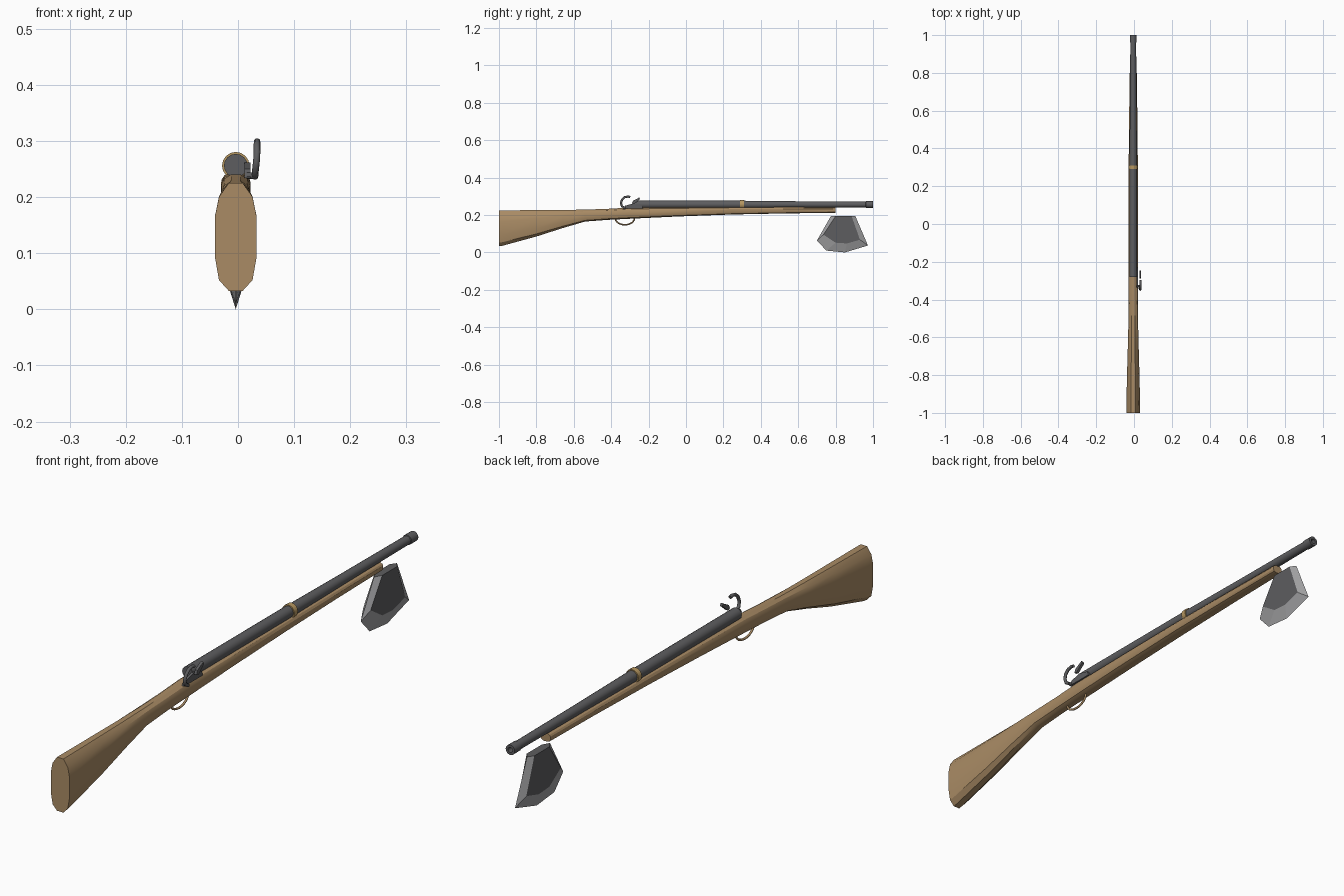
import bpy, bmesh, math

if "Cube" in bpy.data.objects:
    bpy.data.objects.remove(bpy.data.objects["Cube"])

CX = -0.004  # centre line of the gun (the lock sticks out on +x)


def material(name, rgb):
    m = bpy.data.materials.new(name)
    m.diffuse_color = (*rgb, 1)
    m.use_nodes = True
    m.node_tree.nodes["Principled BSDF"].inputs["Base Color"].default_value = m.diffuse_color
    return m


WOOD = material("wood", (0.40, 0.26, 0.13))
BRASS = material("brass", (0.47, 0.31, 0.12))
IRON = material("dark_iron", (0.11, 0.11, 0.115))
STEEL = material("ground_steel", (0.36, 0.36, 0.37))


def finish(name, bm, mats, smooth=None):
    bmesh.ops.recalc_face_normals(bm, faces=bm.faces)
    me = bpy.data.meshes.new(name)
    bm.to_mesh(me)
    bm.free()
    ob = bpy.data.objects.new(name, me)
    bpy.context.collection.objects.link(ob)
    for m in mats:
        me.materials.append(m)
    if smooth:
        bpy.ops.object.select_all(action='DESELECT')
        ob.select_set(True)
        bpy.context.view_layer.objects.active = ob
        bpy.ops.object.shade_smooth_by_angle(angle=math.radians(smooth))
    return ob


def loft(name, rings, mat, smooth=None, closed=False):
    """Bridge equal-length rings of points; cap the ends unless closed."""
    bm = bmesh.new()
    vs = [[bm.verts.new(p) for p in r] for r in rings]
    pairs = list(zip(vs, vs[1:])) + ([(vs[-1], vs[0])] if closed else [])
    for a, b in pairs:
        for i in range(len(a)):
            j = (i + 1) % len(a)
            bm.faces.new((a[i], a[j], b[j], b[i]))
    if not closed:
        bm.faces.new(vs[0])
        bm.faces.new(vs[-1])
    return finish(name, bm, [mat], smooth)


def lathe(name, profile, z, mat, n=16, closed=False):
    """Revolve (y, radius) pairs around the barrel axis."""
    rings = [[(CX + r * math.cos(2 * math.pi * i / n), y,
               z + r * math.sin(2 * math.pi * i / n)) for i in range(n)]
             for y, r in profile]
    return loft(name, rings, mat, 35, closed)


def tube(name, pts, radius, mat):
    cu = bpy.data.curves.new(name, 'CURVE')
    cu.dimensions = '3D'
    cu.bevel_depth = radius
    cu.bevel_resolution = 2
    cu.use_fill_caps = True
    sp = cu.splines.new('POLY')
    sp.points.add(len(pts) - 1)
    for p, co in zip(sp.points, pts):
        p.co = (*co, 1)
    cu.materials.append(mat)
    ob = bpy.data.objects.new(name, cu)
    bpy.context.collection.objects.link(ob)


def plate(name, outline, x0, x1, mat):
    """Extrude a (y, z) outline across x."""
    return loft(name, [[(x, y, z) for y, z in outline] for x in (x0, x1)], mat)


# Stock: twelve-sided section lofted from butt to fore-end
half = [(.34, 0), (.81, .10), (1, .31), (1, .69), (.81, .87), (.34, 1)]
section = half + [(-w, h) for w, h in reversed(half)]
stations = [  # y, bottom, top, half width
    (-1.0, .033, .225, .037), (-.98, .036, .225, .037), (-.80, .085, .226, .033),
    (-.66, .130, .227, .029), (-.54, .165, .229, .026), (-.42, .174, .233, .025),
    (-.30, .180, .240, .026), (-.05, .192, .242, .026), (.25, .203, .244, .025),
    (.55, .209, .243, .022), (.80, .211, .241, .019)]
loft("stock", [[(CX + w * hw, y, lo + h * (hi - lo)) for w, h in section]
               for y, lo, hi, hw in stations], WOOD, 30)

# Barrel with muzzle ring and bore
lathe("barrel", [(-.28, .021), (.3, .0205), (.6, .0175), (.96, .0155), (.962, .018),
                 (1.0, .018), (1.0, .009), (.9, .009)], .256, IRON)

# Barrel band
lathe("barrel_band", [(.29, .0245), (.31, .0245), (.31, .018), (.29, .018)],
      .256, BRASS, closed=True)

# Lock plate on the right side
plate("lock_plate", [(-.335, .234), (-.23, .234), (-.235, .25), (-.28, .262),
                     (-.325, .25)], .012, .022, IRON)

# Hammer: curved hook with a pivot into the lock
tube("hammer", [(.030, -.325, .236), (.031, -.343, .247), (.033, -.348, .265),
                (.034, -.342, .282), (.034, -.328, .295), (.034, -.310, .299),
                (.034, -.298, .296)], .006, IRON)
tube("hammer_pivot", [(.016, -.328, .238), (.032, -.328, .238)], .006, IRON)

# Slanted striking plate in front of the hammer
plate("striking_plate", [(-.289, .262), (-.278, .258), (-.246, .285), (-.250, .294),
                         (-.283, .276)], .028, .038, IRON)

# Trigger guard loop
tube("trigger_guard", [(CX, -.327 + .051 * math.cos(a), .182 - .034 * math.sin(a))
                       for a in (math.pi * i / 12 for i in range(13))], .004, WOOD)

# Axe blade: sharp outline on the centre plane, flat cheeks on both sides
edge = [(.775, .195), (.905, .195), (.973, .037), (.85, 0), (.75, .010), (.70, .064)]
cheek = [(.80, .195), (.885, .195), (.93, .068), (.86, .048), (.80, .052), (.735, .095)]
bm = bmesh.new()
rim = [bm.verts.new((CX, y, z)) for y, z in edge]
cheeks = [[bm.verts.new((CX + s * .015, y, z)) for y, z in cheek] for s in (1, -1)]
for side in cheeks:
    bm.faces.new(side)
    for i in range(1, 6):
        j = (i + 1) % 6
        bm.faces.new((rim[i], rim[j], side[j], side[i])).material_index = 1
a, b = cheeks
bm.faces.new((rim[0], a[0], a[1], rim[1], b[1], b[0]))
finish("axe_blade", bm, [IRON, STEEL])
